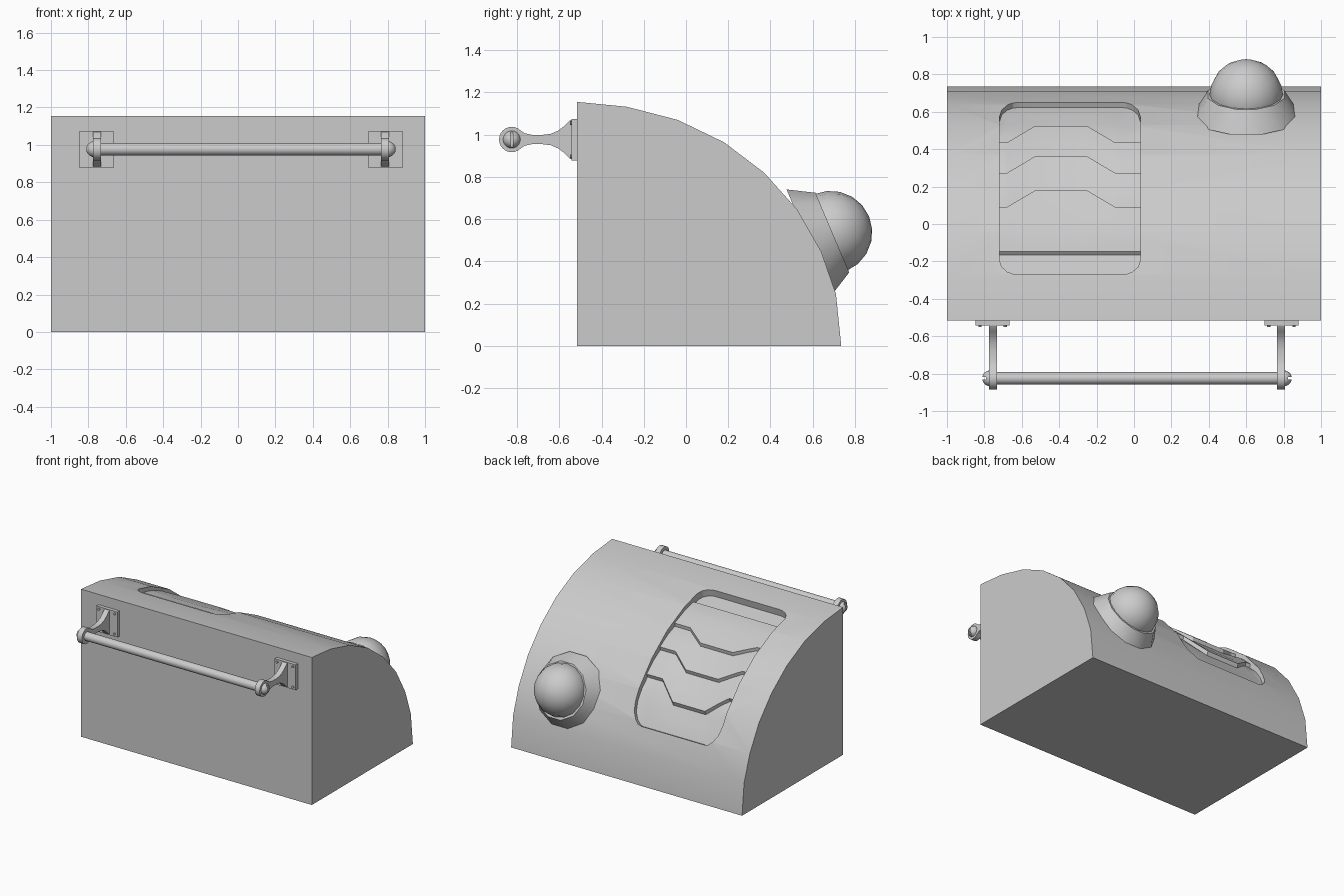
import bpy, bmesh, math
from mathutils import Vector

if "Cube" in bpy.data.objects:
    bpy.data.objects.remove(bpy.data.objects["Cube"])

# Side profile (y, z) of the curved back, from the bottom edge to the top edge
ARC = [(0.735, 0), (0.71, 0.245), (0.64, 0.447), (0.527, 0.645), (0.37, 0.82),
       (0.18, 0.964), (-0.04, 1.07), (-0.28, 1.132), (-0.515, 1.155)]


def finish(obj, name, angle=32):
    obj.name = name
    bpy.ops.object.select_all(action='DESELECT')
    obj.select_set(True)
    bpy.context.view_layer.objects.active = obj
    bpy.ops.object.shade_smooth_by_angle(angle=math.radians(angle))
    return obj


def mesh_object(name, verts, faces, triangulate=False):
    bm = bmesh.new()
    vs = [bm.verts.new(v) for v in verts]
    for f in faces:
        bm.faces.new([vs[i] for i in f])
    if triangulate:
        bmesh.ops.triangulate(bm, faces=bm.faces[:])
    bmesh.ops.recalc_face_normals(bm, faces=bm.faces[:])
    me = bpy.data.meshes.new(name)
    bm.to_mesh(me)
    bm.free()
    obj = bpy.data.objects.new(name, me)
    bpy.context.collection.objects.link(obj)
    return obj


def extrude_x(name, profile, x0, x1):
    n = len(profile)
    verts = [(x, y, z) for x in (x0, x1) for y, z in profile]
    faces = [list(range(n)), list(range(n, 2 * n))]
    faces += [(i, (i + 1) % n, n + (i + 1) % n, n + i) for i in range(n)]
    return mesh_object(name, verts, faces)


def box(name, centre, size):
    bpy.ops.mesh.primitive_cube_add(size=1, location=centre)
    obj = bpy.context.object
    obj.name, obj.scale = name, size
    bpy.ops.object.transform_apply(location=False, rotation=False)
    return obj


def cut(obj, cutter):
    mod = obj.modifiers.new("cut", 'BOOLEAN')
    mod.operation, mod.solver, mod.object = 'DIFFERENCE', 'EXACT', cutter
    bpy.context.view_layer.objects.active = obj
    bpy.ops.object.modifier_apply(modifier=mod.name)
    bpy.data.objects.remove(cutter)


def on_surface(x, y, offset):
    """Point at (x, y) on the curved back, moved along its normal."""
    for (y0, z0), (y1, z1) in zip(ARC, ARC[1:]):
        if y1 <= y <= y0:
            z = z0 + (z1 - z0) * (y - y0) / (y1 - y0)
            break
    normal = Vector((0, y + 0.53, z + 0.11)).normalized()
    return Vector((x, y, z)) + normal * offset


# Body
body = extrude_x("body", ARC + [(-0.515, 0)], -1, 1)

# Recessed louvre panel: the cutter floor holds the chevron steps
X0, X1, Y0, Y1, RX, RY = -0.72, 0.035, -0.27, 0.65, 0.1, 0.08
corner = [1 - math.cos(math.radians(a)) for a in (0, 30, 55, 75, 90)]
xs = sorted([X0 + RX * c for c in corner] + [X1 - RX * c for c in corner]
            + [-0.68, -0.53, -0.25, -0.1])
bottom, top = [], []
for x in xs:
    e = max(0, RX - min(x - X0, X1 - x)) / RX
    inset = RY * (1 - math.sqrt(max(0, 1 - e * e)))
    rise = 0.09 * min(1, max(0, (x + 0.68) / 0.15, 0), max(0, (-0.1 - x) / 0.15))
    keys = [(Y0 + inset, 0.055), (-0.15, 0.055), (-0.135, 0.035)]
    for base in (0.1, 0.285, 0.45):
        keys += [(base + rise, 0.02), (base + rise + 0.01, 0.045)]
    keys.append((Y1 - inset, 0.03))
    rows = [keys[0]]
    for i, (a, b) in enumerate(zip(keys, keys[1:])):
        steps = 1 if i in (1, 3, 5, 7) else 4
        rows += [(a[0] + (b[0] - a[0]) * k / steps, a[1] + (b[1] - a[1]) * k / steps)
                 for k in range(1, steps + 1)]
    bottom += [on_surface(x, y, -d) for y, d in rows]
    top += [on_surface(x, y, 0.06) for y, d in rows]
R, C, N = len(rows), len(xs), len(bottom)
faces = []
for i in range(C - 1):
    for j in range(R - 1):
        q = (i * R + j, i * R + j + 1, (i + 1) * R + j + 1, (i + 1) * R + j)
        faces += [q, tuple(N + k for k in q)]
rim = ([i * R for i in range(C)] + [(C - 1) * R + j for j in range(1, R)]
       + [i * R + R - 1 for i in range(C - 2, -1, -1)] + list(range(R - 2, 0, -1)))
faces += [(a, b, N + b, N + a) for a, b in zip(rim, rim[1:] + rim[:1])]
cut(body, mesh_object("panel_cutter", bottom + top, faces, True))
finish(body, "body", 25)

# Beacon: flared collar and dome, tilted out of the curved back
axis = Vector((0, 0.921, 0.39))
turn = axis.to_track_quat('Z', 'Y').to_euler()
bpy.ops.mesh.primitive_cone_add(vertices=12, radius1=0.282, radius2=0.212, depth=0.12,
                                location=(0.6, 0.6375, 0.513), rotation=turn)
collar = bpy.context.object
collar.rotation_euler = (axis.to_track_quat('Z', 'Y')
                         @ Vector((0, 0, 1)).rotation_difference(Vector((0, 0, 1)))).to_euler()
spin = math.radians(15)
for v in collar.data.vertices:
    x, y = v.co.x, v.co.y
    v.co.x = x * math.cos(spin) - y * math.sin(spin)
    v.co.y = x * math.sin(spin) + y * math.cos(spin)
finish(collar, "beacon_collar")
bpy.ops.mesh.primitive_uv_sphere_add(segments=16, ring_count=10, radius=0.197,
                                     location=(0.6, 0.685, 0.537), rotation=turn)
finish(bpy.context.object, "beacon_dome", 40)

# Towel-rail style handle: rod plus two mirrored brackets
MID, HALF, RY_, RZ = 0.016, 0.77, -0.825, 0.977
bpy.ops.mesh.primitive_cylinder_add(vertices=24, radius=0.033, depth=2 * HALF,
                                    location=(MID, RY_, RZ), rotation=(0, math.pi / 2, 0))
finish(bpy.context.object, "handle_rod")

# Upper half of the bracket outline as (y, half height), ending in a round eye
flare = [(-0.535, 0.095), (-0.55, 0.09), (-0.575, 0.065), (-0.605, 0.042),
         (-0.64, 0.027), (-0.68, 0.022), (-0.73, 0.022), (-0.765, 0.03)]
eye = [(RY_ + 0.06 * math.cos(math.radians(a)), 0.06 * math.sin(math.radians(a)))
       for a in range(45, 181, 15)]
upper = flare + eye
outline = [(y, RZ + h) for y, h in upper] + [(y, RZ - h) for y, h in upper[-2::-1]]

for side, s in (("left", -1), ("right", 1)):
    x = MID + s * HALF
    finish(extrude_x("arm", outline, x - 0.021, x + 0.021), side + "_bracket_arm")
    box(side + "_mount_plate", (x + s * 0.002, -0.526, 0.976), (0.182, 0.032, 0.198))
    # Plate screws
    for i, (dx, dz) in enumerate([(-1, -1), (-1, 1), (1, -1), (1, 1)]):
        bpy.ops.mesh.primitive_cylinder_add(
            vertices=10, radius=0.009, depth=0.014, rotation=(math.pi / 2, 0, 0),
            location=(x + s * 0.002 + dx * 0.068, -0.543, 0.976 + dz * 0.079))
        finish(bpy.context.object, f"{side}_plate_screw_{i + 1}")
    # Slotted round screw head on the rod end
    bpy.ops.mesh.primitive_uv_sphere_add(segments=20, ring_count=10, radius=0.042,
                                         location=(x + s * 0.016, RY_, RZ),
                                         rotation=(0, math.pi / 2, 0))
    head = bpy.context.object
    cut(head, box("slot_cutter", (x + s * 0.058, RY_, RZ), (0.04, 0.012, 0.12)))
    finish(head, side + "_rod_end_screw")
